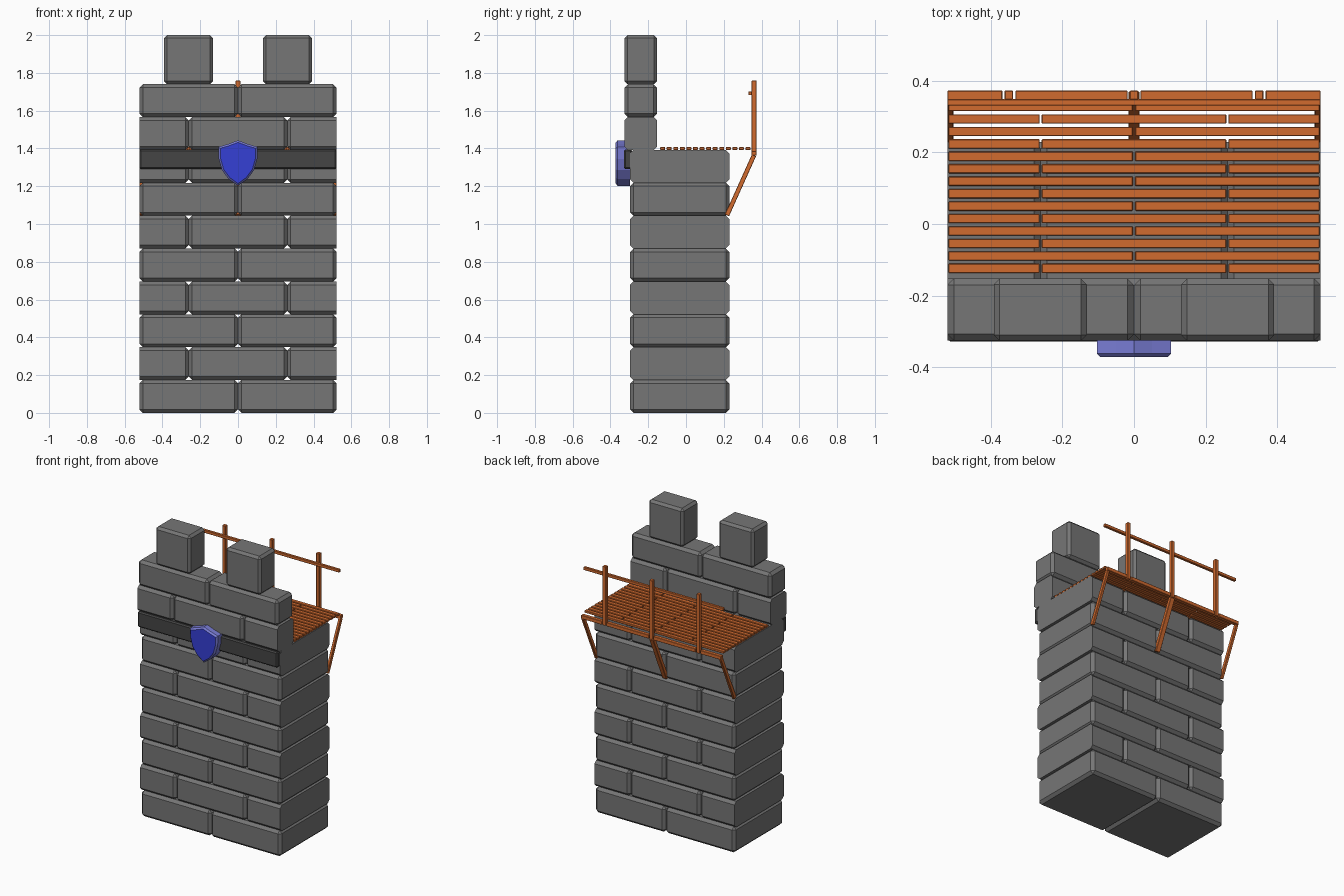
import bpy, bmesh
from mathutils import Vector, Matrix

if "Cube" in bpy.data.objects:
    bpy.data.objects.remove(bpy.data.objects["Cube"])


def material(name, rgb):
    m = bpy.data.materials.new(name)
    m.diffuse_color = (*rgb, 1)
    m.use_nodes = True
    m.node_tree.nodes["Principled BSDF"].inputs["Base Color"].default_value = m.diffuse_color
    return m


STONE = material("stone", (0.18, 0.18, 0.18))
WOOD = material("wood", (0.64, 0.145, 0.028))
BLUE = material("blue_paint", (0.035, 0.05, 0.66))
RIM = material("blue_rim", (0.19, 0.2, 0.66))
DARK = material("dark_stone", (0.06, 0.06, 0.06))
W = 0.522     # half width of the wall
H = 0.174     # height of one stone course


def finish(bm, name, *mats):
    bmesh.ops.recalc_face_normals(bm, faces=bm.faces[:])
    me = bpy.data.meshes.new(name)
    bm.to_mesh(me)
    bm.free()
    ob = bpy.data.objects.new(name, me)
    bpy.context.collection.objects.link(ob)
    for m in mats:
        me.materials.append(m)
    return ob


def add_box(bm, lo, hi, bevel=0.0):
    lo, hi = Vector(lo), Vector(hi)
    mx = Matrix.Translation((lo + hi) / 2) @ Matrix.Diagonal((*(hi - lo), 1))
    vs = bmesh.ops.create_cube(bm, size=1, matrix=mx)["verts"]
    if bevel:
        edges = list({e for v in vs for e in v.link_edges})
        bmesh.ops.bevel(bm, geom=edges, offset=bevel, segments=1,
                        affect='EDGES', profile=0.5)


def box(name, lo, hi, mat, bevel=0.0):
    bm = bmesh.new()
    add_box(bm, lo, hi, bevel)
    return finish(bm, name, mat)


def course(name, z, y0, y1, offset):
    """One row of stones; offset rows have half stones cut flat at the ends."""
    bm = bmesh.new()
    for cx in ((-W, 0, W) if offset else (-W / 2, W / 2)):
        add_box(bm, (cx - W / 2, y0, z), (cx + W / 2, y1, z + H), 0.018)
    if offset:
        for s in (-1, 1):
            r = bmesh.ops.bisect_plane(
                bm, geom=bm.verts[:] + bm.edges[:] + bm.faces[:],
                plane_co=(s * W, 0, 0), plane_no=(s, 0, 0), clear_outer=True)
            cut = [g for g in r["geom_cut"] if isinstance(g, bmesh.types.BMEdge)]
            bmesh.ops.holes_fill(bm, edges=cut, sides=0)
    finish(bm, name, STONE)


# Wall courses and thinner parapet courses
for i in range(8):
    course(f"wall_course_{i}", i * H, -0.296, 0.229, i % 2 == 1)
for i in range(2):
    course(f"parapet_course_{i}", (8 + i) * H, -0.326, -0.153, i == 0)

# Merlons
for s in (-1, 1):
    box("merlon", (s * 0.262 - 0.13, -0.326, 10 * H),
        (s * 0.262 + 0.13, -0.153, 2.0), STONE, 0.016)

# Dark stone band
box("band", (-W, -0.328, 1.29), (W, -0.285, 1.395), DARK, 0.008)

# Shield: extruded outline with a bevelled front, lighter on the rim
half = [(0.05, 1.424), (0.104, 1.408), (0.102, 1.345), (0.085, 1.285),
        (0.05, 1.238)]
outline = [(0, 1.443)] + half + [(0, 1.202)] + [(-x, z) for x, z in reversed(half)]
bm = bmesh.new()
back = bm.faces.new([bm.verts.new((x, -0.296, z)) for x, z in outline])
ext = bmesh.ops.extrude_face_region(bm, geom=[back])["geom"]
bmesh.ops.translate(bm, vec=(0, -0.076, 0),
                    verts=[g for g in ext if isinstance(g, bmesh.types.BMVert)])
rim = [e for e in bm.edges if all(v.co.y < -0.35 for v in e.verts)]
bmesh.ops.bevel(bm, geom=rim, offset=0.01, segments=1, affect='EDGES', profile=0.5)
bm.normal_update()
for f in bm.faces:
    f.material_index = 0 if abs(f.normal.y) > 0.9 else 1
finish(bm, "shield", BLUE, RIM)

# Deck planks with staggered joints
bm = bmesh.new()
for i in range(14):
    y = -0.124 + i * 0.0348
    cuts = (-W, 0, W) if i % 2 else (-W, -W / 2, W / 2, W)
    for a, b in zip(cuts, cuts[1:]):
        add_box(bm, (a + 0.003, y - 0.013, 1.392), (b - 0.003, y + 0.013, 1.407), 0.002)
finish(bm, "deck_planks", WOOD)

# Edge beam, broken around the posts
stops = (-W - 0.018, -0.35, 0, 0.35, W + 0.018)
bm = bmesh.new()
for a, b in zip(stops, stops[1:]):
    add_box(bm, (a + 0.018, 0.348, 1.362), (b - 0.018, 0.373, 1.387), 0.002)
finish(bm, "edge_beam", WOOD)

# Railing posts and rail
for x in (-0.35, 0, 0.35):
    box("rail_post", (x - 0.012, 0.348, 1.362), (x + 0.012, 0.373, 1.76), WOOD, 0.002)
box("rail", (-W, 0.331, 1.682), (W, 0.349, 1.702), WOOD, 0.002)

# Diagonal braces under the deck overhang
low, high = Vector((0, 0.217, 1.046)), Vector((0, 0.36, 1.364))
for x0, x1 in ((-W, -W + 0.017), (-0.016, 0.016), (W - 0.017, W)):
    ob = box("brace", (x0, -0.012, 0), (x1, 0.012, (high - low).length), WOOD, 0.002)
    d = (high - low).normalized()
    ob.data.transform(Matrix.Translation(low) @
                      Matrix(((1, 0, 0), (0, d.z, d.y), (0, -d.y, d.z))).to_4x4())
